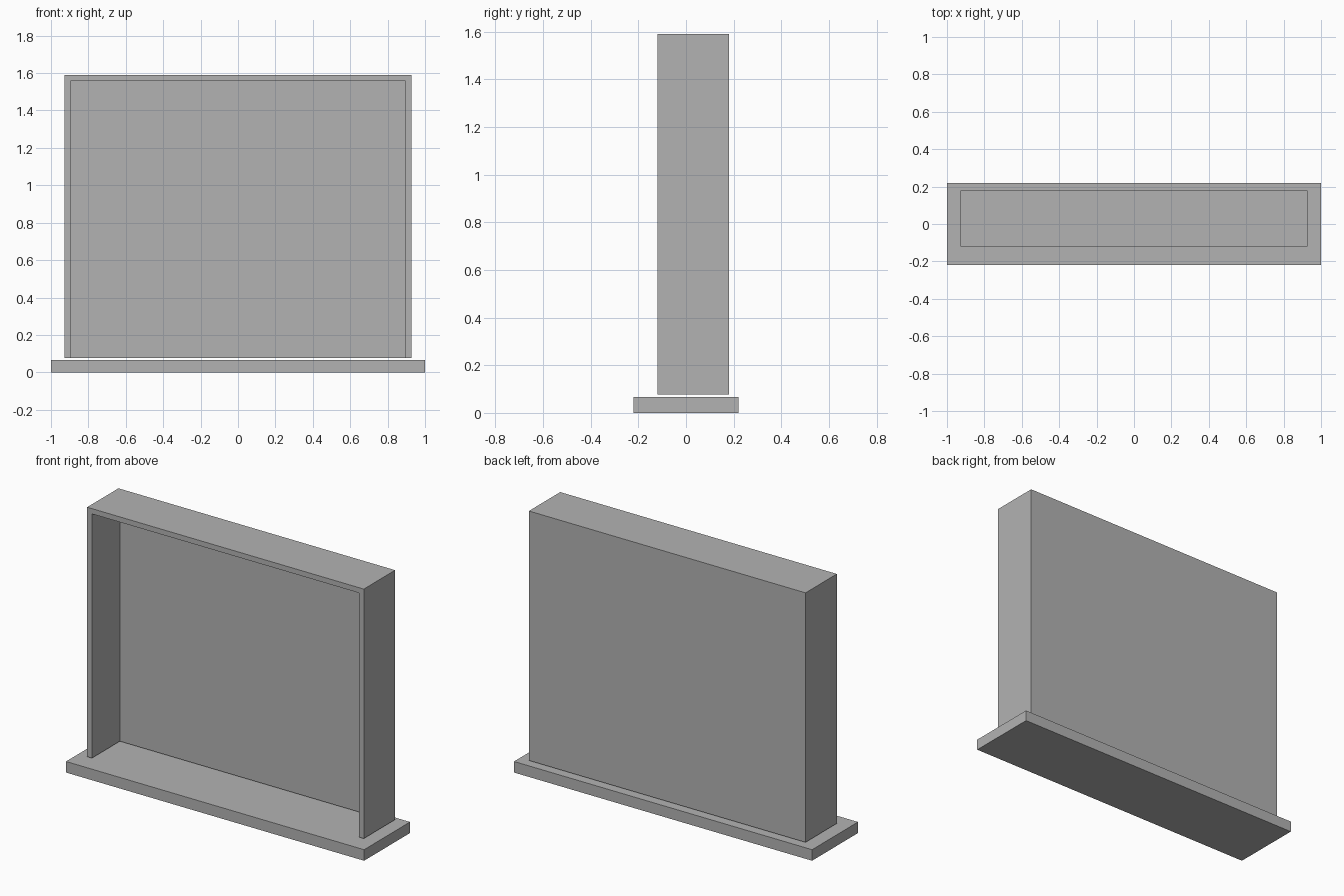
import bpy

if "Cube" in bpy.data.objects:
    bpy.data.objects.remove(bpy.data.objects["Cube"], do_unlink=True)

# Single grey finish
grey = bpy.data.materials.new("plain_grey")
grey.use_nodes = True
colour = (0.45, 0.45, 0.45, 1)
grey.diffuse_color = colour
grey.node_tree.nodes["Principled BSDF"].inputs["Base Color"].default_value = colour


def box(name, low, high):
    """Axis-aligned box between two corners."""
    bpy.ops.mesh.primitive_cube_add(size=1)
    obj = bpy.context.object
    obj.name = name
    for v in obj.data.vertices:
        v.co = [h if c > 0 else l for c, l, h in zip(v.co, low, high)]
    obj.data.materials.append(grey)
    return obj


def extrude_outline(name, points, y0, y1):
    """Prism from an x-z outline, running from y0 to y1."""
    n = len(points)
    verts = [(x, y, z) for y in (y0, y1) for x, z in points]
    faces = [list(range(n)), list(range(2 * n - 1, n - 1, -1))]
    faces += [[(i + 1) % n, i, i + n, (i + 1) % n + n] for i in range(n)]
    mesh = bpy.data.meshes.new(name)
    mesh.from_pydata(verts, [], faces)
    mesh.materials.append(grey)
    obj = bpy.data.objects.new(name, mesh)
    bpy.context.collection.objects.link(obj)
    return obj


half_width, wall = 0.928, 0.032
bottom, top = 0.077, 1.59
front, back = -0.12, 0.18
inner = half_width - wall

# Base slab
box("base_slab", (-1, -0.22, 0), (1, 0.22, 0.067))

# Surround: two sides and a top in one arch, open at the bottom and front
arch = [(-half_width, bottom), (-inner, bottom), (-inner, top - wall), (inner, top - wall),
        (inner, bottom), (half_width, bottom), (half_width, top), (-half_width, top)]
case = extrude_outline("case", arch, front, back)

# Back panel closing the surround, flush with its rear
panel = box("back_panel", (-inner, back - wall, bottom), (inner, back, top - wall))
union = case.modifiers.new("join_back", "BOOLEAN")
union.operation = "UNION"
union.solver = "EXACT"
union.object = panel
bpy.context.view_layer.objects.active = case
bpy.ops.object.modifier_apply(modifier=union.name)
bpy.data.objects.remove(panel, do_unlink=True)
